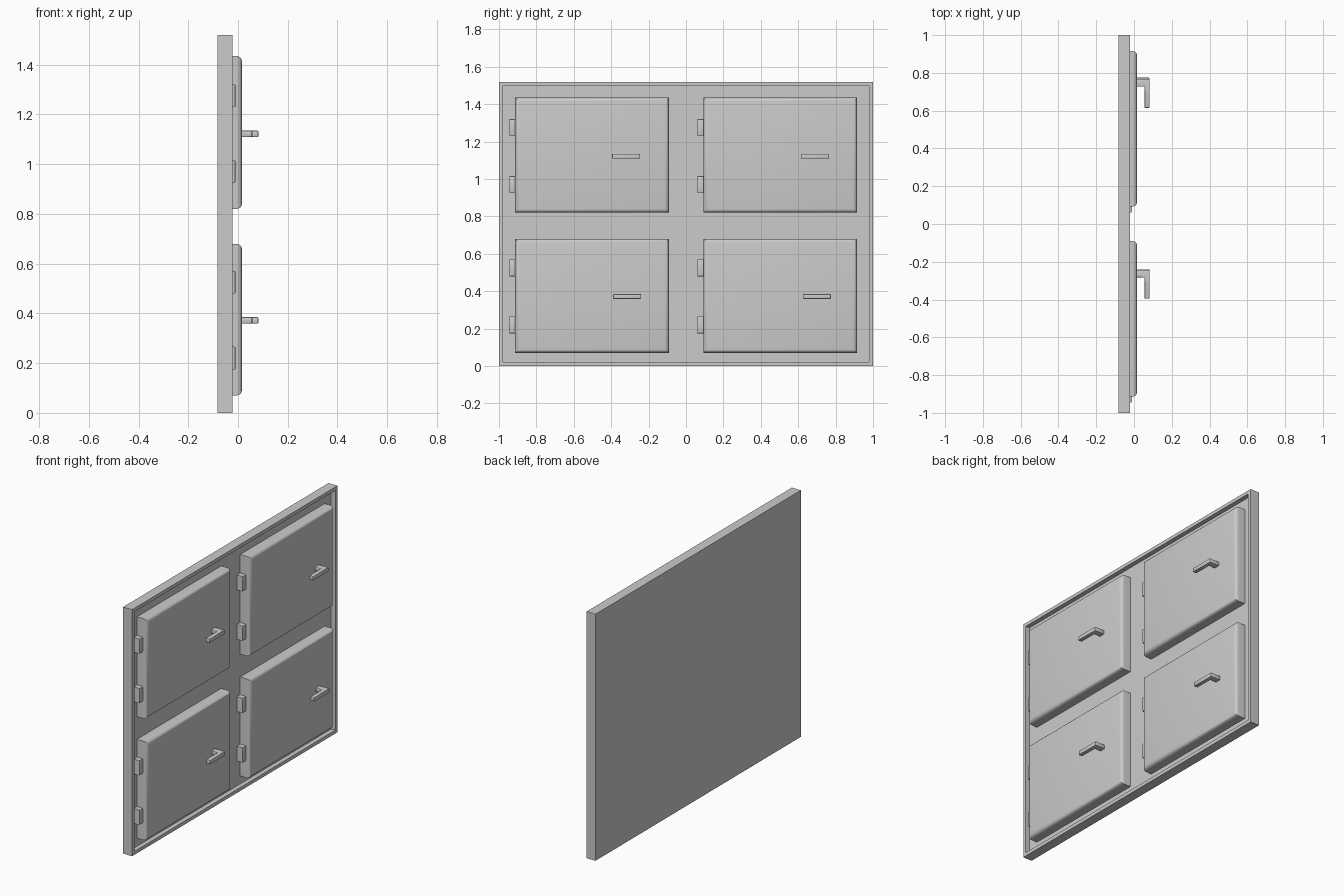
import bpy, bmesh

if "Cube" in bpy.data.objects:
    bpy.data.objects.remove(bpy.data.objects["Cube"])

BACK, FRONT = -0.083, -0.022     # frame depth
RECESS = -0.05                   # sunken panel face
DOOR_FACE = 0.016


def finish(name, bm):
    bmesh.ops.recalc_face_normals(bm, faces=bm.faces)
    me = bpy.data.meshes.new(name)
    bm.to_mesh(me)
    bm.free()
    ob = bpy.data.objects.new(name, me)
    bpy.context.collection.objects.link(ob)
    bpy.ops.object.select_all(action='DESELECT')
    ob.select_set(True)
    bpy.context.view_layer.objects.active = ob
    bpy.ops.object.shade_smooth_by_angle(angle=0.7)
    return ob


def box(name, x, y, z, bevel=0.0, segments=3):
    """Box from ranges; bevels only the edges round the +x face."""
    bm = bmesh.new()
    bmesh.ops.create_cube(bm, size=1)
    for v in bm.verts:
        for i, r in enumerate((x, y, z)):
            v.co[i] = r[1] if v.co[i] > 0 else r[0]
    if bevel:
        edges = [e for e in bm.edges
                 if all(abs(v.co.x - x[1]) < 1e-6 for v in e.verts)]
        bmesh.ops.bevel(bm, geom=edges, offset=bevel, segments=segments,
                        profile=0.5, affect='EDGES')
    return finish(name, bm)


# Frame: slab with a raised rim round a sunken panel
bm = bmesh.new()
bmesh.ops.create_cube(bm, size=1)
for v in bm.verts:
    v.co = (FRONT if v.co.x > 0 else BACK, v.co.y * 2, (v.co.z + 0.5) * 1.52)
bm.faces.ensure_lookup_table()
face = max(bm.faces, key=lambda f: f.calc_center_median().x)
bmesh.ops.inset_region(bm, faces=[face], thickness=0.03)
inner = bmesh.ops.extrude_face_region(bm, geom=[face])
bmesh.ops.delete(bm, geom=[face], context='FACES_ONLY')
for v in [g for g in inner['geom'] if isinstance(g, bmesh.types.BMVert)]:
    v.co.x = RECESS
finish("frame", bm)


# L-shaped handle, outlined in plan and raised in z
def handle(name, y_end, z):
    outline = [(0.01, 0), (0.082, 0), (0.082, -0.15), (0.056, -0.15),
               (0.056, -0.038), (0.01, -0.038)]
    bm = bmesh.new()
    f = bm.faces.new([bm.verts.new((x, y_end + y, z - 0.013)) for x, y in outline])
    ext = bmesh.ops.extrude_face_region(bm, geom=[f])
    for v in [g for g in ext['geom'] if isinstance(g, bmesh.types.BMVert)]:
        v.co.z += 0.026
    bmesh.ops.recalc_face_normals(bm, faces=bm.faces)
    bmesh.ops.bevel(bm, geom=list(bm.edges), offset=0.004, segments=2,
                    profile=0.5, affect='EDGES')
    finish(name, bm)


# Four doors, each with two hinges and a handle
rows = [("lower", 0.07, 0.68, (-0.24, 0.775)), ("upper", 0.82, 1.435, (-0.245, 0.765))]
columns = [("left", -0.913), ("right", 0.093)]
for row, z0, z1, ends in rows:
    for (col, y0), y_end in zip(columns, ends):
        tag = f"{row}_{col}"
        box(f"door_{tag}", (RECESS - 0.01, DOOR_FACE), (y0, y0 + 0.822),
            (z0, z1), bevel=0.022, segments=4)
        for n, zc in enumerate((z0 + 0.15, z0 + 0.455), 1):
            box(f"hinge_{tag}_{n}", (RECESS - 0.01, -0.010),
                (y0 - 0.032, y0 + 0.01), (zc - 0.046, zc + 0.046), bevel=0.006, segments=2)
        handle(f"handle_{tag}", y_end, z0 + 0.302)
